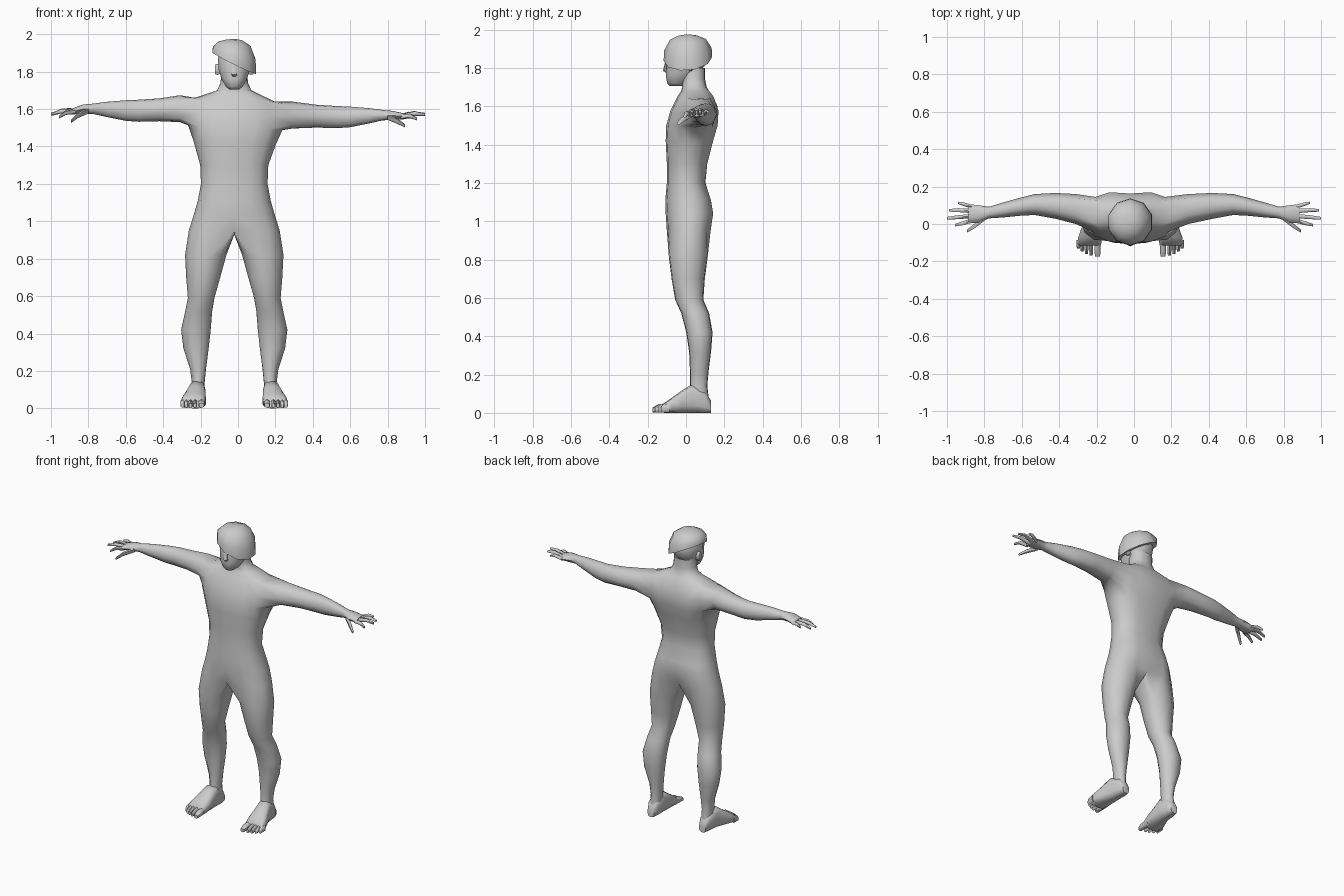
import bpy, bmesh, math
from math import sin, cos, pi, radians

if "Cube" in bpy.data.objects:
    bpy.data.objects.remove(bpy.data.objects["Cube"])

grey = bpy.data.materials.new("plain_grey")
grey.diffuse_color = (0.6, 0.6, 0.6, 1)
grey.use_nodes = True
grey.node_tree.nodes["Principled BSDF"].inputs["Base Color"].default_value = grey.diffuse_color


def clamp(v):
    return max(0.0, min(1.0, v))


def power(v, p):
    return math.copysign(abs(v) ** p, v) if abs(v) > 1e-6 else 0.0


def pose(co):
    """Slight lean: body sits left of centre, right arm hangs a little lower."""
    a, arm = abs(co.x), 1.4 < co.z < 1.7
    k = clamp((a - .2) / .2) if arm else 0
    drop = .017 * clamp((a - .1) / .2) * clamp((1 - a) / .15) if arm else 0
    co.z -= math.copysign(drop, co.x)
    co.x -= .02 * (1 - k)


def oval(axis, pos, a0, a1, b0, b1, n=8, p=1.0, angles=None):
    """Closed ring across an axis, filling the box a0..a1, b0..b1."""
    angles = angles or [2 * pi * (i + .5) / n for i in range(n)]
    pts = []
    for t in angles:
        a = (a0 + a1) / 2 + (a1 - a0) / 2 * power(cos(t), p)
        b = (b0 + b1) / 2 + (b1 - b0) / 2 * power(sin(t), p)
        pts.append({'x': (pos, a, b), 'y': (a, pos, b), 'z': (a, b, pos)}[axis])
    return pts


def bridge(bm, r0, r1):
    n = len(r0)
    for i in range(n):
        bm.faces.new((r0[i], r0[(i + 1) % n], r1[(i + 1) % n], r1[i]))


def loft(bm, rings, start=None, cap_start=True):
    rows = [[bm.verts.new(c) for c in r] for r in rings]
    if start:
        rows.insert(0, start)
    elif cap_start:
        bm.faces.new(rows[0])
    for r0, r1 in zip(rows, rows[1:]):
        bridge(bm, r0, r1)
    bm.faces.new(rows[-1])


def finish(name, bm, mirror=True, angle=60):
    if mirror:
        geom = bm.verts[:] + bm.edges[:] + bm.faces[:]
        new = bmesh.ops.duplicate(bm, geom=geom)["geom"]
        for v in new:
            if isinstance(v, bmesh.types.BMVert):
                v.co.x *= -1
        bmesh.ops.reverse_faces(bm, faces=[f for f in new if isinstance(f, bmesh.types.BMFace)])
        bmesh.ops.remove_doubles(bm, verts=bm.verts[:], dist=.0005)
    bmesh.ops.recalc_face_normals(bm, faces=bm.faces[:])
    for v in bm.verts:
        pose(v.co)
    me = bpy.data.meshes.new(name)
    bm.to_mesh(me)
    bm.free()
    me.materials.append(grey)
    ob = bpy.data.objects.new(name, me)
    bpy.context.collection.objects.link(ob)
    bpy.ops.object.select_all(action='DESELECT')
    ob.select_set(True)
    bpy.context.view_layer.objects.active = ob
    bpy.ops.object.shade_smooth_by_angle(angle=radians(angle))


# Body: half torso rows (z, half width, front y, back y, spine groove), top down
bm = bmesh.new()
torso = [(1.80, .070, -.03, .10, 0), (1.74, .073, -.025, .10, 0), (1.70, .092, -.02, .108, 0),
         (1.68, .14, -.025, .125, .005), (1.65, .215, -.045, .15, .012), (1.575, .25, -.082, .178, .015),
         (1.50, .252, -.103, .174, .015), (1.42, .22, -.106, .15, .012), (1.30, .182, -.10, .118, .008),
         (1.20, .178, -.10, .106, .005), (1.11, .195, -.108, .138, .008), (1.04, .215, -.106, .15, .02),
         (.95, .243, -.10, .136, .03)]
rows = []
for z, w, yf, yb, groove in torso:
    row = []
    for i in range(9):
        t = pi * i / 8
        y = (yf + yb) / 2 - (yb - yf) / 2 * power(cos(t), .85)
        row.append(bm.verts.new((w * power(sin(t), .85), y - (groove if i == 8 else 0), z)))
    rows.append(row)
for r in range(len(rows) - 1):
    for c in range(8):
        if not (r in (4, 5) and 2 <= c <= 5):       # leave the arm hole open
            bm.faces.new((rows[r][c], rows[r][c + 1], rows[r + 1][c + 1], rows[r + 1][c]))

# Arms and palms grow out of the shoulder hole (x, y0, y1, z0, z1)
hole = rows[6][2:7] + [rows[5][6]] + rows[4][6:1:-1] + [rows[5][2]]
arm_angles = [radians(a) for a in (225, 247.5, 270, 292.5, 315, 360, 45, 67.5, 90, 112.5, 135, 180)]
arm = [(.30, .0, .16, 1.513, 1.657), (.42, .028, .166, 1.518, 1.64), (.53, .048, .16, 1.515, 1.633),
       (.60, .045, .143, 1.52, 1.63), (.70, .035, .115, 1.54, 1.622), (.775, .03, .092, 1.557, 1.612),
       (.83, .008, .10, 1.558, 1.607), (.885, .003, .106, 1.558, 1.59)]
loft(bm, [oval('x', *a, angles=arm_angles) for a in arm], start=hole)

# Legs grow out of the hip row and three crotch points (z, inner x, outer x, y0, y1)
crotch = [bm.verts.new((0, y, .928)) for y in (.065, .015, -.04)]
hip = rows[-1] + crotch
leg_angles = [radians(-135 + 33.75 * i) for i in range(9)] + [radians(135 + 22.5 * i) for i in (1, 2, 3)]
leg = [(.82, .042, .263, -.092, .116), (.70, .075, .257, -.077, .10), (.59, .106, .248, -.058, .092),
       (.52, .118, .262, -.026, .122), (.42, .126, .284, .0, .14), (.32, .137, .272, .015, .132),
       (.21, .151, .236, .02, .118), (.14, .158, .227, .02, .112), (.06, .158, .23, .01, .122)]
loft(bm, [oval('z', z, x0, x1, y0, y1, angles=leg_angles) for z, x0, x1, y0, y1 in leg], start=hip)
finish("body", bm)

# Fingers and thumb: root, middle and tip of each (x, y, z), radius
bm = bmesh.new()
fingers = [((.865, .092, 1.574), (.91, .106, 1.585), (.94, .113, 1.578), .011),
           ((.875, .070, 1.574), (.94, .074, 1.585), (.99, .073, 1.572), .012),
           ((.875, .042, 1.574), (.945, .036, 1.582), (1.0, .031, 1.572), .012),
           ((.87, .017, 1.572), (.92, .003, 1.572), (.957, -.006, 1.552), .012),
           ((.80, .03, 1.574), (.855, -.012, 1.55), (.892, -.038, 1.523), .014)]
for *path, r in fingers:
    loft(bm, [oval('x', x, y - r * s, y + r * s, z - r * s, z + r * s, n=6)
              for (x, y, z), s in zip(path, (1.1, 1, .65))])
finish("fingers", bm)

# Feet: rings from heel to ball (y, inner x, outer x, top z)
bm = bmesh.new()
foot = [(.13, .17, .218, .065), (.10, .158, .232, .11), (.03, .154, .243, .148), (-.02, .152, .262, .118),
        (-.07, .15, .28, .082), (-.115, .154, .288, .05)]
loft(bm, [oval('y', y, x0, x1, 0, z, n=10, p=.65) for y, x0, x1, z in foot])
finish("feet", bm)

# Toes: centre x, half width, tip y
bm = bmesh.new()
for x, r, tip in ((.175, .019, -.175), (.209, .012, -.168), (.234, .011, -.16),
                  (.257, .011, -.147), (.277, .011, -.13)):
    loft(bm, [oval('y', y, x - r * s, x + r * s, .002, h, n=6, p=.8)
              for y, s, h in ((-.085, 1, .052), ((tip - .115) / 2, 1, .045), (tip, .75, .028))])
finish("toes", bm)

# Head: rings from chin to crown (z, half width, front y, back y)
bm = bmesh.new()
skull = [(1.705, .028, -.085, -.01), (1.72, .046, -.10, .015), (1.76, .07, -.108, .05), (1.81, .086, -.104, .10),
         (1.87, .09, -.104, .113), (1.92, .075, -.08, .095), (1.945, .04, -.04, .06)]
loft(bm, [oval('z', z, -w, w, y0, y1, n=12, p=.9) for z, w, y0, y1 in skull])
finish("head", bm, mirror=False)

# Nose
bm = bmesh.new()
loft(bm, [oval('z', z, -w, w, -.095 - d, -.09, n=6)
          for z, w, d in ((1.775, .012, .012), (1.785, .018, .025), (1.84, .01, .012))])
finish("nose", bm, mirror=False)

# Ears
bm = bmesh.new()
loft(bm, [oval('x', x, .005, .04 + g, 1.78 - g, 1.845 + g, n=8)
          for x, g in ((.072, -.008), (.09, 0), (.102, -.005))])
finish("ears", bm)

# Cap: faceted dome cut by a slanted brim
bm = bmesh.new()
rings = []
for rad, rise in ((1, 0), (.975, .4), (.74, .8), (.38, .96), (.1, 1)):
    ring = []
    for i in range(10):
        t = 2 * pi * (i + .5) / 10
        x, y = .123 * cos(t), .127 * sin(t)
        brim = 1.847 + .08 * y - .49 * x
        ring.append((x * rad, .01 + y * rad, brim + (1.974 - brim) * rise))
    rings.append(ring)
loft(bm, rings)
finish("cap", bm, mirror=False, angle=50)
